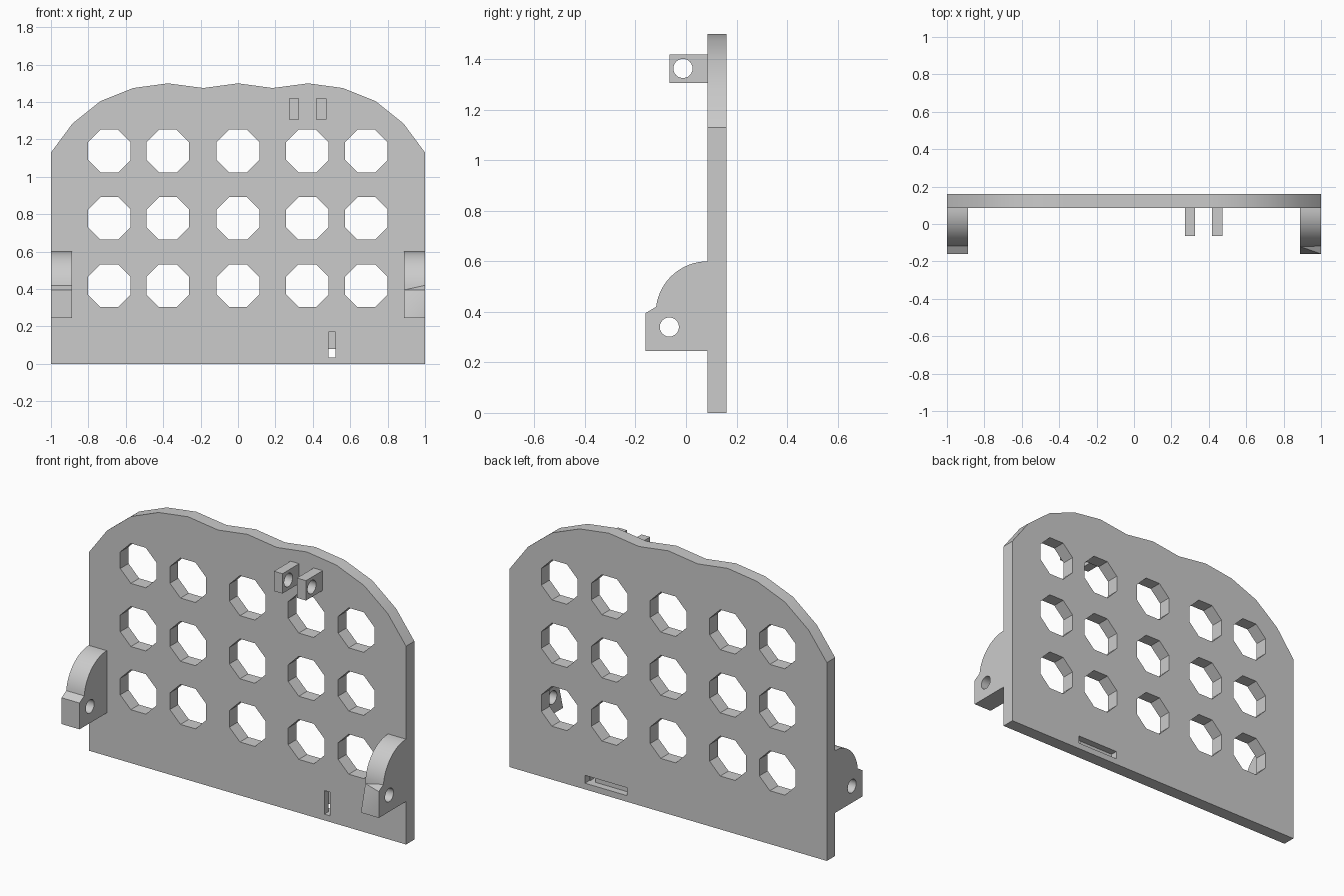
import bpy
import bmesh
import math
from mathutils import Vector

cube = bpy.data.objects.get("Cube")
if cube:
    bpy.data.objects.remove(cube, do_unlink=True)

GREY = (0.6, 0.6, 0.6, 1.0)
grey = bpy.data.materials.new("light grey")
grey.use_nodes = True
grey.diffuse_color = GREY
grey.node_tree.nodes["Principled BSDF"].inputs["Base Color"].default_value = GREY


def prism(name, outline, axis, lo, hi):
    """Extrude a closed outline along x (outline is y, z) or y (outline is x, z)."""
    bm = bmesh.new()

    def ring(d):
        return [bm.verts.new((d, a, b) if axis == "x" else (a, d, b)) for a, b in outline]

    low, high = ring(lo), ring(hi)
    bm.faces.new(low)
    bm.faces.new(high)
    n = len(outline)
    for i in range(n):
        j = (i + 1) % n
        bm.faces.new((low[i], low[j], high[j], high[i]))
    bmesh.ops.recalc_face_normals(bm, faces=bm.faces)
    mesh = bpy.data.meshes.new(name)
    bm.to_mesh(mesh)
    bm.free()
    mesh.materials.append(grey)
    obj = bpy.data.objects.new(name, mesh)
    bpy.context.collection.objects.link(obj)
    return obj


def ngon(a, b, radius, sides, turn=0.0):
    steps = [turn + math.tau * i / sides for i in range(sides)]
    return [(a + radius * math.cos(t), b + radius * math.sin(t)) for t in steps]


def box(a0, a1, b0, b1):
    return [(a0, b0), (a1, b0), (a1, b1), (a0, b1)]


def activate(obj):
    bpy.ops.object.select_all(action="DESELECT")
    obj.select_set(True)
    bpy.context.view_layer.objects.active = obj


def cut(obj, cutters):
    activate(obj)
    for cutter in cutters:
        cutter.hide_render = True
        mod = obj.modifiers.new("cut", "BOOLEAN")
        mod.operation = "DIFFERENCE"
        mod.solver = "EXACT"
        mod.object = cutter
        bpy.ops.object.modifier_apply(modifier=mod.name)
        bpy.data.objects.remove(cutter, do_unlink=True)


def smooth(obj):
    activate(obj)
    bpy.ops.object.shade_smooth_by_angle(angle=math.radians(30))


FRONT, BACK = 0.085, 0.16

# Panel with a wavy top edge
half = [(1, 0), (1, 1.13), (0.885, 1.285), (0.735, 1.405),
        (0.56, 1.475), (0.375, 1.5), (0.185, 1.475)]
outline = half + [(0, 1.5)] + [(-x, z) for x, z in reversed(half)]
panel = prism("panel", outline, "y", FRONT, BACK)

# Octagonal openings in three rows of five
radius = 0.114 / math.cos(math.pi / 8)
cutters = [prism("opening_cutter", ngon(x, z, radius, 8, math.pi / 8), "y", 0, 0.3)
           for x in (-0.688, -0.375, 0, 0.371, 0.686)
           for z in (0.418, 0.778, 1.138)]

# Upright slot in the front meeting a flat slot in the back
cutters.append(prism("front_slot_cutter", box(0.485, 0.52, 0.035, 0.17), "y", 0, 0.123))
cutters.append(prism("back_slot_cutter", box(0.26, 0.525, 0.035, 0.08), "y", 0.12, 0.3))
cut(panel, cutters)
smooth(panel)

# Hinge brackets with a quarter-round shoulder
ROUND, MID = 0.205, 0.395
arc = [(FRONT - ROUND * math.cos(t), MID + ROUND * math.sin(t))
       for t in [math.radians(7 + 83 * i / 16) for i in range(17)]]
profile = [(FRONT, 0.245), (-0.16, 0.245), (-0.16, MID)] + arc


def chamfer_corner(obj, inner, outer):
    """Push the inner top front corner back and crease the faces beside it."""
    bm = bmesh.new()
    bm.from_mesh(obj.data)

    def near(x, y, z):
        return min(bm.verts, key=lambda v: (v.co - Vector((x, y, z))).length)

    corner = near(inner, -0.16, MID)
    bottom = near(inner, -0.16, 0.245)
    tip = near(outer, -0.16, MID)
    shoulder = near(outer, *arc[0])
    corner.co.y = -0.12
    bmesh.ops.connect_verts(bm, verts=[bottom, tip])
    bmesh.ops.connect_verts(bm, verts=[corner, shoulder])
    bm.to_mesh(obj.data)
    bm.free()


for name, lo, hi in (("right_bracket", -1, -0.887), ("left_bracket", 0.887, 1)):
    bracket = prism(name, profile, "x", lo, hi)
    if name == "left_bracket":
        chamfer_corner(bracket, lo, hi)
    cut(bracket, [prism("pin_cutter", ngon(-0.066, 0.34, 0.038, 24), "x", lo - 0.1, hi + 0.1)])
    smooth(bracket)

# Pair of small lugs near the top
for name, lo, hi in (("inner_lug", 0.272, 0.326), ("outer_lug", 0.417, 0.474)):
    lug = prism(name, box(-0.065, FRONT, 1.307, 1.42), "x", lo, hi)
    cut(lug, [prism("pin_cutter", ngon(-0.012, 1.364, 0.038, 24), "x", lo - 0.1, hi + 0.1)])
    smooth(lug)
